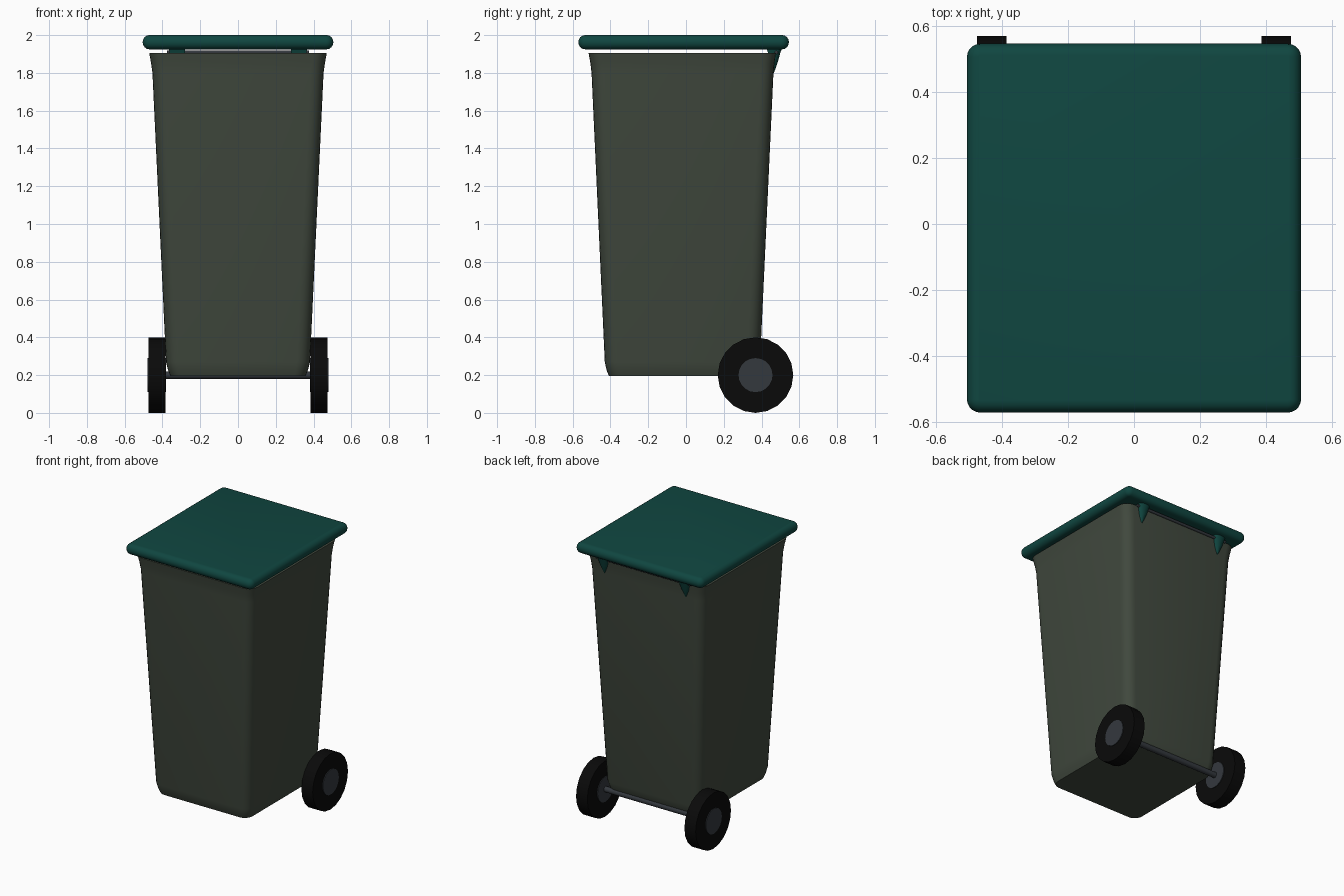
import bpy, bmesh, math
from mathutils import Matrix, Vector

if "Cube" in bpy.data.objects:
    bpy.data.objects.remove(bpy.data.objects["Cube"])


def mat(name, rgb):
    m = bpy.data.materials.new(name)
    m.diffuse_color = (*rgb, 1)
    m.use_nodes = True
    m.node_tree.nodes["Principled BSDF"].inputs["Base Color"].default_value = m.diffuse_color
    return m


BODY = mat("olive grey plastic", (0.052, 0.066, 0.048))
LID = mat("dark teal plastic", (0.005, 0.062, 0.052))
TYRE = mat("black rubber", (0.003, 0.003, 0.003))
METAL = mat("slate metal", (0.034, 0.040, 0.048))


def finish(name, bm, material, angle=40):
    bmesh.ops.recalc_face_normals(bm, faces=bm.faces)
    me = bpy.data.meshes.new(name)
    bm.to_mesh(me)
    bm.free()
    me.materials.append(material)
    ob = bpy.data.objects.new(name, me)
    bpy.context.collection.objects.link(ob)
    bpy.ops.object.select_all(action='DESELECT')
    ob.select_set(True)
    bpy.context.view_layer.objects.active = ob
    bpy.ops.object.shade_smooth_by_angle(angle=math.radians(angle))
    return ob


def rounded_rect(hx, y0, y1, r, seg=5):
    pts = []
    corners = [(hx - r, y1 - r), (-hx + r, y1 - r), (-hx + r, y0 + r), (hx - r, y0 + r)]
    for q, (cx, cy) in enumerate(corners):
        for i in range(seg + 1):
            a = math.pi / 2 * (q + i / seg)
            pts.append((cx + r * math.cos(a), cy + r * math.sin(a)))
    return pts


def loft(bm, levels):
    """Skin rounded rectangles (z, half x, y front, y back, radius), capping both ends."""
    rings = [[bm.verts.new((x, y, z)) for x, y in rounded_rect(hx, y0, y1, r)]
             for z, hx, y0, y1, r in levels]
    n = len(rings[0])
    for a, b in zip(rings, rings[1:]):
        for i in range(n):
            bm.faces.new((a[i], a[(i + 1) % n], b[(i + 1) % n], b[i]))
    bm.faces.new(rings[0])
    bm.faces.new(rings[-1])


def cylinder_x(name, x0, x1, y, z, r, material, sides):
    bm = bmesh.new()
    m = Matrix.Translation(((x0 + x1) / 2, y, z)) @ Matrix.Rotation(math.pi / 2, 4, 'Y')
    bmesh.ops.create_cone(bm, cap_ends=True, segments=sides, radius1=r, radius2=r,
                          depth=abs(x1 - x0), matrix=m)
    return finish(name, bm, material)


# Tapered hollow body with a flared rim
outer = [(0.195, 0.358, -0.408, 0.368, 0.06),
         (0.225, 0.370, -0.420, 0.380, 0.065),
         (0.27, 0.381, -0.430, 0.392, 0.07),
         (1.80, 0.453, -0.500, 0.463, 0.07),
         (1.85, 0.460, -0.506, 0.468, 0.07),
         (1.905, 0.470, -0.516, 0.476, 0.07)]
t = 0.02
inner = [(max(z, 0.215), hx - t, y0 + t, y1 - t, r - t) for z, hx, y0, y1, r in reversed(outer)
         if z != 0.225]
bm = bmesh.new()
loft(bm, outer + inner)
finish("bin_body", bm, BODY)

# Lid slab with rounded rim
bm = bmesh.new()
zc, h, e = 1.9625, 0.0375, 0.035
levels = []
for i in range(9):
    a = -math.pi / 2 + math.pi * i / 8
    d = e * (1 - math.cos(a))
    levels.append((zc + h * math.sin(a), 0.505 - d, -0.57 + d, 0.545 - d, 0.04 - d))
loft(bm, levels)
finish("lid", bm, LID, 50)

# Hinge rod under the back of the lid
cylinder_x("hinge_rod", -0.375, 0.375, 0.478, 1.908, 0.010, METAL, 12)

# Tapering hinge brackets on the back
for side, s in (("left", -1), ("right", 1)):
    bm = bmesh.new()
    rings = []
    for z, w, y0, y1 in ((1.935, 0.044, 0.425, 0.510), (1.905, 0.040, 0.435, 0.499),
                         (1.86, 0.030, 0.445, 0.487), (1.82, 0.016, 0.447, 0.473),
                         (1.80, 0.006, 0.447, 0.465)):
        arc = [(w * math.cos(math.pi * k / 8), (y1 - 0.02) + 0.02 * math.sin(math.pi * k / 8))
               for k in range(9)] + [(-w, y0), (w, y0)]
        rings.append([bm.verts.new((s * 0.322 + x, y, z)) for x, y in arc])
    n = len(rings[0])
    for a, b in zip(rings, rings[1:]):
        for i in range(n):
            bm.faces.new((a[i], a[(i + 1) % n], b[(i + 1) % n], b[i]))
    bm.faces.new(rings[0])
    bm.faces.new(rings[-1])
    finish("hinge_bracket_" + side, bm, LID)

# Axle and wheels
WY, WZ = 0.368, 0.2
cylinder_x("axle", -0.40, 0.40, WY, WZ, 0.02, METAL, 16)
for side, s in (("left", -1), ("right", 1)):
    cylinder_x("tyre_" + side, s * 0.385, s * 0.474, WY, WZ, 0.2, TYRE, 20)
    cylinder_x("hub_" + side, s * 0.380, s * 0.479, WY, WZ, 0.09, METAL, 20)
